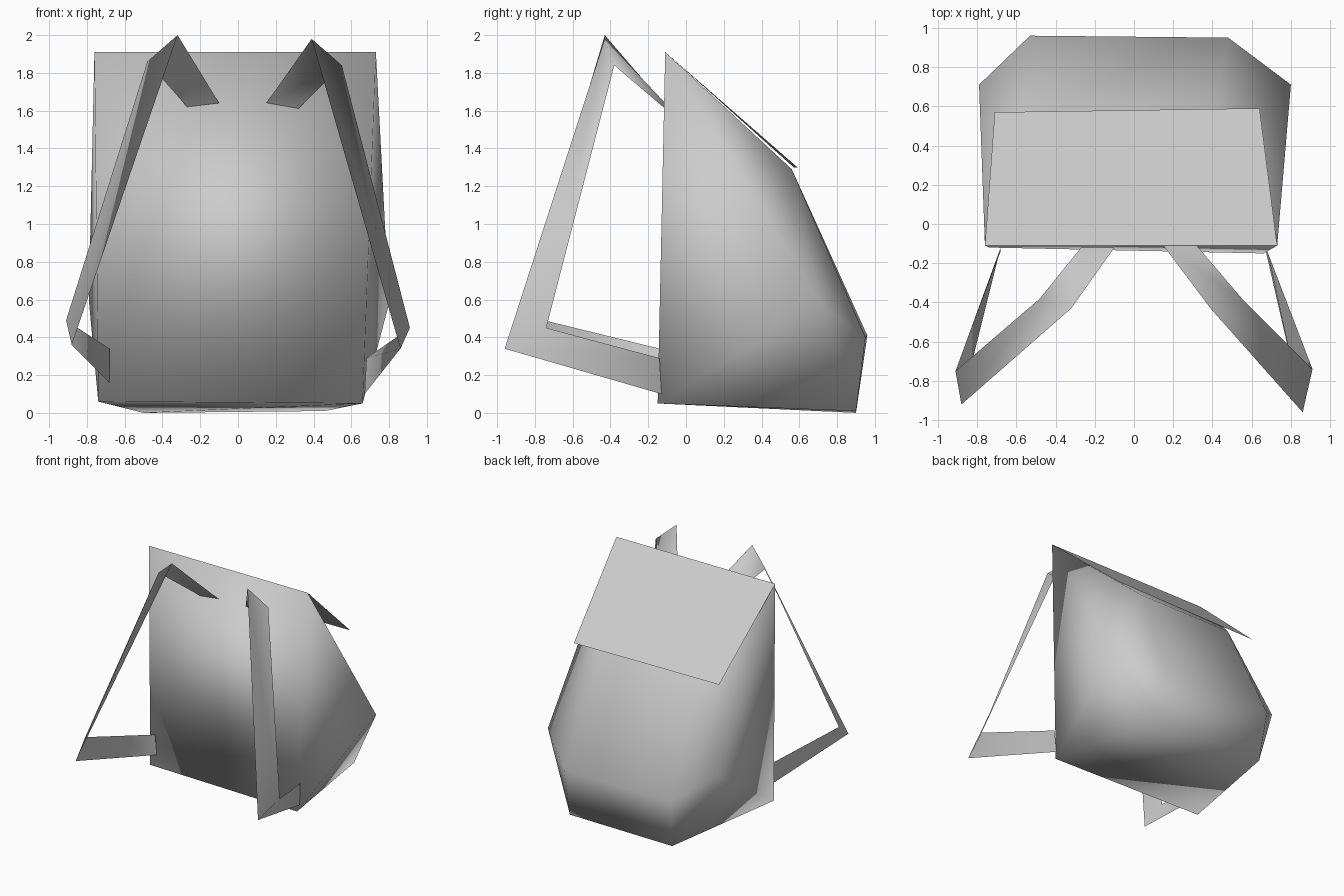
import bpy
import math

cube = bpy.data.objects.get("Cube")
if cube:
    bpy.data.objects.remove(cube, do_unlink=True)

# One grey cloth material for the whole pack
cloth = bpy.data.materials.new("grey cloth")
cloth.use_nodes = True
GREY = (0.6, 0.6, 0.6, 1)
cloth.diffuse_color = GREY
cloth.node_tree.nodes["Principled BSDF"].inputs["Base Color"].default_value = GREY


def add_part(name, points, faces):
    """Build a smooth-shaded mesh object from points and faces."""
    mesh = bpy.data.meshes.new(name)
    mesh.from_pydata(points, [], faces)
    mesh.materials.append(cloth)
    mesh.update()
    for polygon in mesh.polygons:
        polygon.use_smooth = True
    part = bpy.data.objects.new(name, mesh)
    bpy.context.scene.collection.objects.link(part)
    return part


def add_named_part(name, corners, loops):
    """Build a part whose faces are loops of corner names."""
    names = list(corners)
    points = [corners[key] for key in names]
    faces = [[names.index(key) for key in loop.split()] for loop in loops]
    return add_part(name, points, faces)


def add_ribbon(name, outer_edge, inner_edge, flip):
    """Join two matching edge paths into a flat ribbon of quads."""
    count = len(outer_edge)
    faces = [(i, i + 1, count + i + 1, count + i) for i in range(count - 1)]
    if flip:
        faces = [face[::-1] for face in faces]
    return add_part(name, outer_edge + inner_edge, faces)


# Pack body: a closed, faceted sack, corners named by side
corners = {
    "top_l": (0.73, -0.11, 1.91), "top_r": (-0.76, -0.11, 1.91),
    "foot_l": (0.66, -0.15, 0.05), "foot_r": (-0.74, -0.12, 0.06),
    "heel_l": (0.46, 0.9, 0.01), "heel_r": (-0.5, 0.9, 0),
    "hump_l": (0.48, 0.95, 0.4), "hump_r": (-0.53, 0.96, 0.41),
    "hip_l": (0.8, 0.71, 0.58), "hip_r": (-0.79, 0.71, 0.6),
    "neck_l": (0.4, 0.56, 1.29), "neck_r": (-0.47, 0.56, 1.29),
}
loops = [
    "foot_r foot_l top_l top_r",
    "foot_l foot_r heel_r heel_l",
    "heel_l heel_r hump_r hump_l",
    "hump_l hump_r neck_r neck_l",
    "neck_l neck_r top_r top_l",
]
# Side panels, repeated for left and right with reversed winding
side_loops = ["foot hip top", "foot heel hip", "heel hump hip",
              "hump neck hip", "hip neck top"]
for loop in side_loops:
    keys = loop.split()
    loops.append(" ".join(key + "_l" for key in keys))
    loops.append(" ".join(key + "_r" for key in reversed(keys)))
add_named_part("pack_body", corners, loops)

# Lid flap: one sheet sloping down over the back
flap_corners = {
    "top_l": corners["top_l"], "top_r": corners["top_r"],
    "hem_r": (-0.71, 0.57, 1.3), "hem_l": (0.64, 0.59, 1.3),
}
add_named_part("lid_flap", flap_corners, ["top_l hem_l hem_r top_r"])

# Shoulder straps: folded ribbons from the top of the pack to its base
add_ribbon(
    "left_strap",
    [(0.15, -0.11, 1.64), (0.39, -0.43, 1.98), (0.86, -0.96, 0.34), (0.67, -0.13, 0.1)],
    [(0.32, -0.11, 1.61), (0.55, -0.38, 1.84), (0.91, -0.74, 0.45), (0.68, -0.14, 0.29)],
    False,
)
add_ribbon(
    "right_strap",
    [(-0.1, -0.12, 1.64), (-0.32, -0.43, 2), (-0.88, -0.92, 0.36), (-0.68, -0.12, 0.16)],
    [(-0.27, -0.12, 1.62), (-0.48, -0.38, 1.86), (-0.91, -0.75, 0.49), (-0.68, -0.14, 0.34)],
    True,
)
